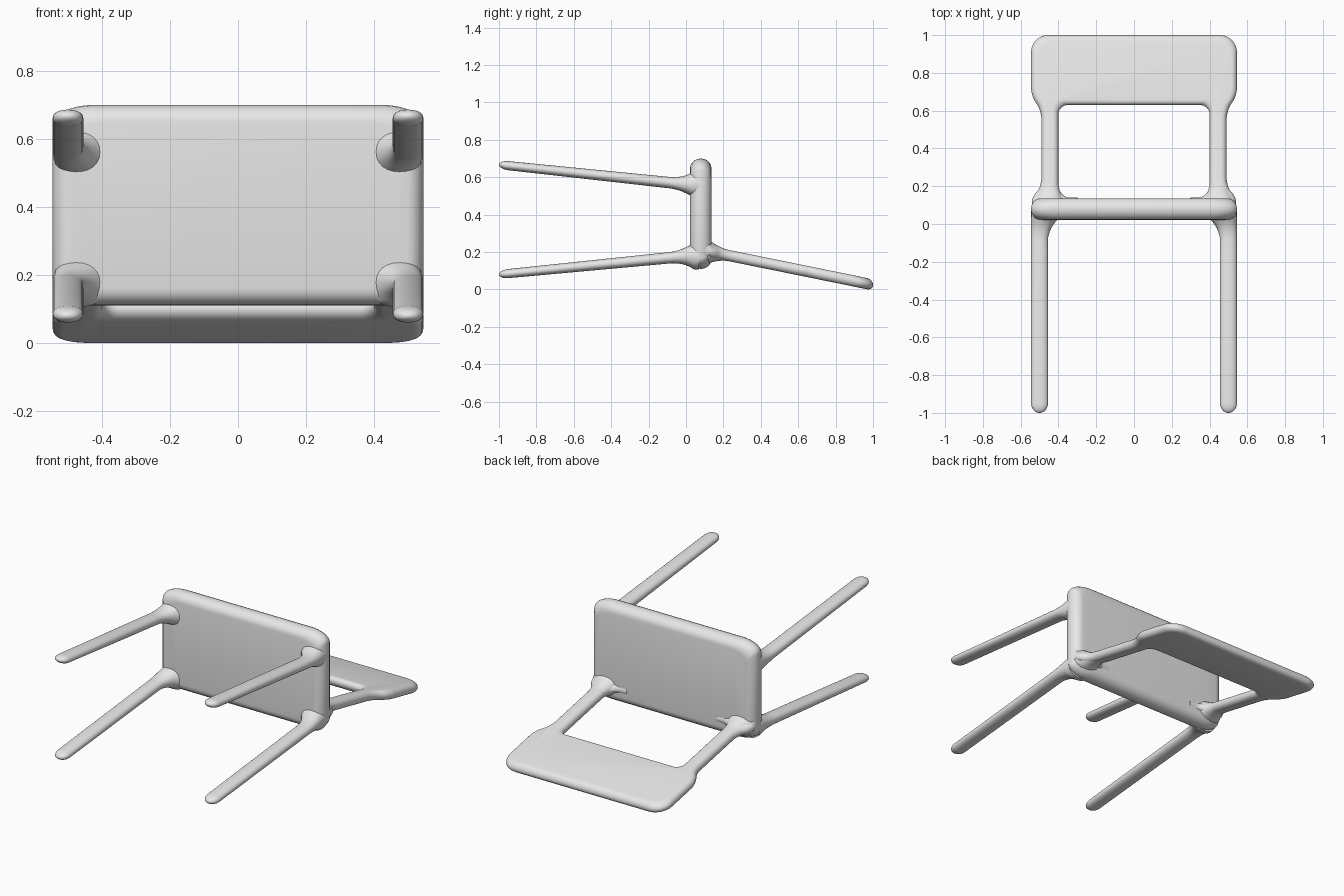
import bpy, bmesh, math
from mathutils import Vector

if "Cube" in bpy.data.objects:
    bpy.data.objects.remove(bpy.data.objects["Cube"])

grey = bpy.data.materials.new("light_grey")
grey.diffuse_color = (0.8, 0.8, 0.8, 1)
grey.use_nodes = True
grey.node_tree.nodes["Principled BSDF"].inputs["Base Color"].default_value = grey.diffuse_color


def loft(name, rings):
    """Skin a stack of equal-length closed rings and cap both ends."""
    bm = bmesh.new()
    vs = [[bm.verts.new(p) for p in r] for r in rings]
    n = len(vs[0])
    for a, b in zip(vs, vs[1:]):
        for i in range(n):
            j = (i + 1) % n
            bm.faces.new((a[i], a[j], b[j], b[i]))
    bm.faces.new(vs[0][::-1])
    bm.faces.new(vs[-1])
    bmesh.ops.recalc_face_normals(bm, faces=bm.faces)
    me = bpy.data.meshes.new(name)
    bm.to_mesh(me)
    bm.free()
    me.materials.append(grey)
    ob = bpy.data.objects.new(name, me)
    bpy.context.collection.objects.link(ob)
    bpy.ops.object.select_all(action='DESELECT')
    ob.select_set(True)
    bpy.context.view_layer.objects.active = ob
    bpy.ops.object.shade_smooth_by_angle(angle=math.radians(40))
    return ob


def outline(corners, inset, steps=8):
    """Counter-clockwise polygon (u, v, r_in, r_out), inset and filleted."""
    pts = [Vector(c[:2]) for c in corners]
    n = len(pts)
    moved = []
    for i, p in enumerate(pts):
        d1 = (p - pts[i - 1]).normalized()
        d2 = (pts[(i + 1) % n] - p).normalized()
        n1, n2 = Vector((-d1.y, d1.x)), Vector((-d2.y, d2.x))
        moved.append(p + (n1 + n2) * inset / (1 + n1.dot(n2)))
    out = []
    for i, p in enumerate(moved):
        a = p + (moved[i - 1] - p).normalized() * corners[i][2]
        b = p + (moved[(i + 1) % n] - p).normalized() * corners[i][3]
        for k in range(steps + 1):
            t = k / steps
            # weighted curve gives a true round corner
            w0, w1, w2 = (1 - t) ** 2, 1.414 * t * (1 - t), t * t
            out.append((a * w0 + p * w1 + b * w2) / (w0 + w1 + w2))
    return out


def slab(name, corners, half, edge, place, segs=10):
    """Plate with rounded rim; place maps (u, v, w) to space."""
    rings = []
    for k in range(segs + 1):
        t = math.pi * k / segs
        rings.append([place(p.x, p.y, -half * math.cos(t))
                      for p in outline(corners, edge * (1 - math.sin(t)))])
    return loft(name, rings)


def oval(cx, y, cz, hw, hz, n=24):
    """Slightly squared oval across the y axis."""
    ring = []
    for i in range(n):
        c, s = math.cos(2 * math.pi * i / n), math.sin(2 * math.pi * i / n)
        ring.append((cx + hw * math.copysign(abs(c) ** 0.9, c), y,
                     cz + hz * math.copysign(abs(s) ** 0.9, s)))
    return ring


# seat plate, standing upright
slab("seat", [(-0.545, 0.11, 0.06, 0.12), (0.545, 0.11, 0.12, 0.06),
              (0.545, 0.70, 0.06, 0.12), (-0.545, 0.70, 0.12, 0.06)],
     0.057, 0.05, lambda u, v, w: (u, 0.079 + w, v))

# backrest panel with its two posts, one continuous frame
right = [(0.545, 1.0, 0.09, 0.09), (0.545, 0.68, 0.04, 0.04),
         (0.49, 0.60, 0.04, 0.05), (0.49, 0.20, 0.05, 0.03),
         (0.54, 0.14, 0.03, 0.02), (0.54, 0.07, 0.005, 0.005),
         (0.30, 0.07, 0.005, 0.005), (0.30, 0.14, 0.002, 0.002),
         (0.40, 0.14, 0.06, 0.07), (0.40, 0.63, 0.05, 0.05)]
frame = [(u, v, b, a) for u, v, a, b in right[::-1]]      # up to the right corner
frame += [(-u, v, a, b) for u, v, a, b in right]          # and down the left side
slab("backrest", frame, 0.03, 0.03,
     lambda u, v, w: (u, v, 0.187 - 0.203 * (v - 0.2) + w))

for side, sx in (("right", 1), ("left", -1)):
    # four tapering legs, flared where they meet the seat
    for pos, z0, z1 in (("front", 0.562, 0.667), ("rear", 0.178, 0.08)):
        ys = [0.07, 0.045, 0.025, 0.01, -0.005, -0.02, -0.04, -0.07, -0.1, -0.5, -0.95]
        ys += [-0.95 - 0.05 * math.sin(math.radians(a)) for a in (20, 40, 55, 70, 80, 88)]
        rings = []
        for y in ys:
            t = min(1, -y) if y < 0 else 0
            flare = 0.045 * max(0, 1 - (0.045 - y) / 0.13) ** 2 if y < 0.045 else 0.045
            tip = math.sqrt(max(0.0, 1 - (max(0, -0.95 - y) / 0.05) ** 2))
            hw = 0.045 + flare * 0.8
            hz = 0.031 - 0.007 * t + flare * 0.9
            rings.append(oval(sx * (0.545 - hw), y, z0 + (z1 - z0) * t,
                              hw * tip, hz * tip))
        loft(f"{pos}_leg_{side}", rings)

    # flared collar blending each back post into the seat
    rings = []
    for y in (0.09, 0.12, 0.135, 0.15, 0.165, 0.185, 0.21, 0.24):
        f = max(0, (0.24 - y) / 0.12) ** 2
        rings.append(oval(sx * (0.445 + 0.008 * min(f, 1)), y,
                          0.187 - 0.203 * (y - 0.2),
                          0.042 + 0.045 * min(f, 1), 0.029 + 0.035 * min(f, 1)))
    loft(f"post_collar_{side}", rings)
